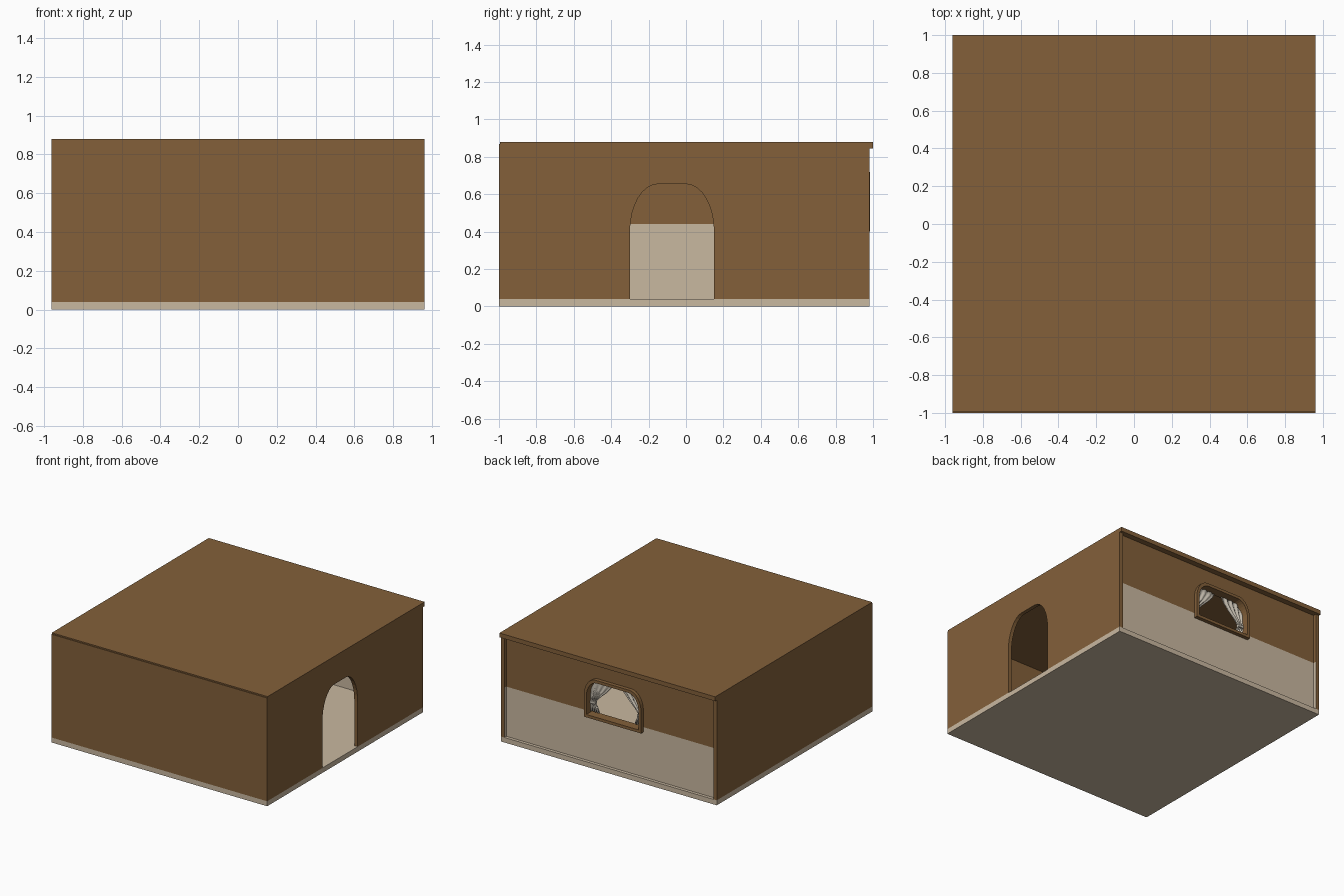
import bpy, bmesh, math
from mathutils import Vector

if "Cube" in bpy.data.objects:
    bpy.data.objects.remove(bpy.data.objects["Cube"])


def material(name, rgb):
    m = bpy.data.materials.new(name)
    m.diffuse_color = (*rgb, 1)
    m.use_nodes = True
    m.node_tree.nodes["Principled BSDF"].inputs["Base Color"].default_value = m.diffuse_color
    return m


BROWN = material("wood_brown", (0.227, 0.117, 0.042))
BEIGE = material("plaster_beige", (0.584, 0.479, 0.352))
CLOTH = material("curtain_grey", (0.56, 0.51, 0.43))
WAINSCOT = 0.44   # height of the pale lower wall
T = 0.03          # wall thickness


def finish(name, bm, mats):
    bmesh.ops.recalc_face_normals(bm, faces=bm.faces)
    me = bpy.data.meshes.new(name)
    bm.to_mesh(me)
    bm.free()
    for m in mats:
        me.materials.append(m)
    ob = bpy.data.objects.new(name, me)
    bpy.context.scene.collection.objects.link(ob)
    return ob


def box(name, lo, hi, mats, pale_sides=()):
    """Box; faces pointing along pale_sides are pale below the wainscot line."""
    bm = bmesh.new()
    bmesh.ops.create_cube(bm, size=1)
    lo, hi = Vector(lo), Vector(hi)
    for v in bm.verts:
        v.co = (lo + hi) / 2 + v.co * (hi - lo)
    if pale_sides:
        bmesh.ops.bisect_plane(bm, geom=bm.verts[:] + bm.edges[:] + bm.faces[:],
                               plane_co=(0, 0, WAINSCOT), plane_no=(0, 0, 1))
        bm.normal_update()
        for f in bm.faces:
            low = f.calc_center_median().z < WAINSCOT
            if low and any(f.normal.dot(Vector(d)) > 0.9 for d in pale_sides):
                f.material_index = 1
    return finish(name, bm, mats)


def arch(centre, half, bottom, spring, top, flat, steps=8):
    """Outline of an opening with rounded shoulders and a flat crown."""
    right = [(half, bottom)]
    for i in range(steps + 1):
        a = math.pi / 2 * i / steps
        right.append((flat + (half - flat) * math.cos(a),
                      spring + (top - spring) * math.sin(a)))
    left = [(-u, z) for u, z in reversed(right)]
    return [(centre + u, z) for u, z in right + left]


def extrude_arch(name, outline, place, d0, d1, mats):
    bm = bmesh.new()
    f = bm.faces.new([bm.verts.new(place(u, d0, z)) for u, z in outline])
    ext = bmesh.ops.extrude_face_region(bm, geom=[f])
    move = Vector(place(0, d1, 0)) - Vector(place(0, d0, 0))
    for g in ext["geom"]:
        if isinstance(g, bmesh.types.BMVert):
            g.co += move
    return finish(name, bm, mats)


def cut(ob, cutter):
    mod = ob.modifiers.new("opening", "BOOLEAN")
    mod.operation = "DIFFERENCE"
    mod.solver = "EXACT"
    mod.object = cutter
    cutter.hide_render = True
    cutter.hide_viewport = True
    cutter.display_type = "WIRE"


def on_back(u, d, z):
    return (u, d, z)


def on_side(u, d, z):
    return (d, u, z)


# floor, roof and walls
WALL = [BROWN, BEIGE]
box("floor", (-0.96, -1, 0), (0.96, 0.98, 0.04), [BEIGE])
box("roof", (-0.96, -0.995, 0.845), (0.96, 1, 0.88), [BROWN])
box("front_wall", (-0.96, -1, 0.04), (0.96, -1 + T, 0.87), WALL, [(0, 1, 0)])
box("left_wall", (-0.96, -1 + T, 0.04), (-0.96 + T, 0.98, 0.845), WALL, [(1, 0, 0)])
right_wall = box("right_wall", (0.96 - T, -1 + T, 0.04), (0.96, 0.98, 0.845),
                 WALL, [(-1, 0, 0)])
back_wall = box("back_wall", (-0.96 + T, 0.925, 0.04), (0.96 - T, 0.955, 0.845),
                WALL, [(0, 1, 0), (0, -1, 0)])

# arched doorway in the right wall
door = arch(-0.075, 0.225, 0.0, 0.40, 0.655, 0.075)
cut(right_wall, extrude_arch("door_cutter", door, on_side, 0.85, 1.05, WALL))

# window opening in the back wall
WX = -0.035
outer = arch(WX, 0.255, 0.40, 0.57, 0.72, 0.15)
inner = arch(WX, 0.232, 0.423, 0.57, 0.697, 0.14)
middle = arch(WX, 0.244, 0.412, 0.57, 0.708, 0.145)
cut(back_wall, extrude_arch("window_cutter", middle, on_back, 0.85, 1.05, WALL))

# window frame: a closed ring swept around the opening
bm = bmesh.new()
rings = [[bm.verts.new((u, y, z)) for u, z in loop]
         for loop, y in ((outer, 0.91), (outer, 0.985), (inner, 0.985), (inner, 0.91))]
n = len(outer)
for k in range(4):
    a, b = rings[k], rings[(k + 1) % 4]
    for i in range(n):
        j = (i + 1) % n
        bm.faces.new((a[i], a[j], b[j], b[i]))
finish("window_frame", bm, [BROWN])

# gathered curtains, one per side: (height, width from the jamb)
DRAPE = [(0.70, 0.20), (0.66, 0.18), (0.61, 0.135), (0.56, 0.08),
         (0.52, 0.045), (0.50, 0.04), (0.47, 0.06), (0.43, 0.075)]
COLS = 16
for side, label in ((-1, "left"), (1, "right")):
    bm = bmesh.new()
    rows = []
    for z, w in DRAPE:
        rows.append([bm.verts.new((WX + side * (0.235 - w * c / COLS),
                                   0.925 + 0.007 * math.sin(c * math.pi / 2),
                                   z)) for c in range(COLS + 1)])
    for a, b in zip(rows, rows[1:]):
        for c in range(COLS):
            bm.faces.new((a[c], a[c + 1], b[c + 1], b[c]))
    curtain = finish(label + "_curtain", bm, [CLOTH])
    for p in curtain.data.polygons:
        p.use_smooth = True
    solid = curtain.modifiers.new("thickness", "SOLIDIFY")
    solid.thickness = 0.006
    # tie band
    xs = sorted((WX + side * 0.238, WX + side * 0.188))
    box(label + "_curtain_tie", (xs[0], 0.913, 0.498), (xs[1], 0.938, 0.518), [CLOTH])
